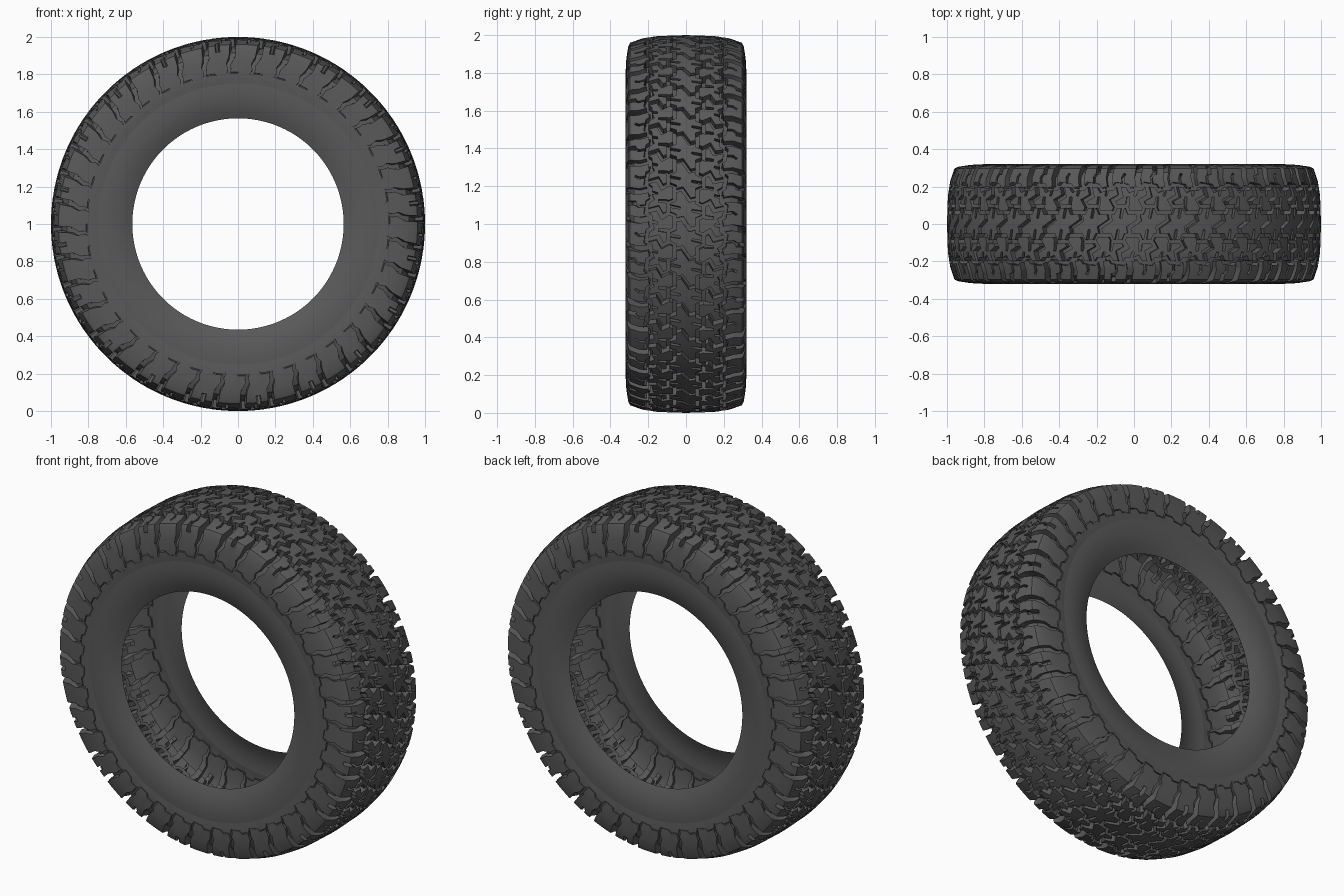
import bpy, bmesh, math
from mathutils import Vector
from mathutils.geometry import delaunay_2d_cdt

if "Cube" in bpy.data.objects:
    bpy.data.objects.remove(bpy.data.objects["Cube"])

TILES = 20
P = 2 * math.pi / TILES      # one repeat of the pattern (radians, radius about 1)
Q = P / 2                    # one shoulder lug
SEG = 8                      # facets per repeat

# Cross-section: position across the tread, block top (y, r), groove floor (y, r)
SECTION = [
    (0.00, 0.000, 1.000, 0.000, 0.955),
    (0.15, 0.150, 0.995, 0.150, 0.950),
    (0.23, 0.228, 0.983, 0.225, 0.940),
    (0.295, 0.296, 0.960, 0.275, 0.915),
    (0.315, 0.306, 0.940, 0.281, 0.903),
    (0.38, 0.316, 0.875, 0.296, 0.865),
    (0.46, 0.320, 0.800, 0.313, 0.800),
    (0.51, 0.315, 0.750, 0.315, 0.750)]
SIDEWALL = [(0.315, 0.75), (0.317, 0.71), (0.312, 0.66), (0.30, 0.61), (0.28, 0.565)]
VMAX = SECTION[-1][0]

# Groove centre lines for one lug on one half: points, start width, end width
GROOVES = [
    ([(0, .06), (.045, .06), (.06, .095), (.115, .095), (.13, .06), (Q, .06)], .018, .018),
    ([(0, .19), (.04, .19), (.06, .215), (.12, .205), (.135, .18), (Q, .19)], .02, .02),
    ([(.06, .09), (.04, .125), (.085, .15), (.07, .21)], .024, .024),
    ([(.12, .095), (.125, .145)], .018, .014),
    ([(.015, .19), (.005, .15)], .016, .012),
    ([(.02, .06), (.03, .02), (-.03, -.02), (-.02, -.06)], .02, .02),
    ([(.098, .095), (.085, .03)], .016, .012),
    ([(.03, .19), (.02, .25), (.03, .30), (.035, .36)], .03, .036),
    ([(.035, .355), (.06, .40), (.055, .43), (.075, .47)], .034, .008),
    ([(.1, .2), (.095, .25), (.108, .27)], .012, .012),
    ([(0, .45), (.06, .45), (.075, .475), (.14, .47), (Q, .45)], .006, .006)]
SHOULDER_NOTCH = ([(.115, .265), (.118, .33)], .022, .026)


def stroke(points, w0, w1):
    """Outline of a groove with the given centre line."""
    pts = [Vector(p) for p in points]
    left, right = [], []
    for i, p in enumerate(pts):
        a = (p - pts[i - 1]).normalized() if i else None
        b = (pts[i + 1] - p).normalized() if i < len(pts) - 1 else None
        a, b = a or b, b or a
        n = Vector((-(a + b).y, (a + b).x)).normalized()
        miter = max(0.6, n.dot(Vector((-a.y, a.x))))
        off = n * (w0 + (w1 - w0) * i / (len(pts) - 1)) / 2 / miter
        left.append(p + off)
        right.append(p - off)
    return left + right[::-1]


def inside(poly, x, y):
    hit = False
    for a, b in zip(poly, poly[1:] + poly[:1]):
        if (a.y > y) != (b.y > y) and x < a.x + (y - a.y) * (b.x - a.x) / (b.y - a.y):
            hit = not hit
    return hit


def place(u, v, raised):
    """Wrap a pattern point on to the tyre."""
    s, t = (-1 if v < 0 else 1), min(abs(v), VMAX)
    for a, b in zip(SECTION, SECTION[1:]):
        if t <= b[0] + 1e-9:
            break
    f = (t - a[0]) / (b[0] - a[0])
    k = 1 if raised else 3
    y, r = (a[k + j] + (b[k + j] - a[k + j]) * f for j in (0, 1))
    return (r * math.sin(u), s * y, 1 + r * math.cos(u))


def finish(bm, name):
    mesh = bpy.data.meshes.new(name)
    bm.to_mesh(mesh)
    bm.free()
    ob = bpy.data.objects.new(name, mesh)
    bpy.context.collection.objects.link(ob)
    mesh.materials.append(rubber)
    bpy.ops.object.select_all(action='DESELECT')
    ob.select_set(True)
    bpy.context.view_layer.objects.active = ob
    bpy.ops.object.shade_smooth_by_angle(angle=math.radians(28))


rubber = bpy.data.materials.new("rubber")
rubber.diffuse_color = (0.1, 0.1, 0.1, 1)
rubber.use_nodes = True
rubber.node_tree.nodes["Principled BSDF"].inputs["Base Color"].default_value = rubber.diffuse_color

# Groove outlines around one repeat, turned half a turn for the other half
grooves = []
for k in range(-3, 5):
    for pts, w0, w1 in GROOVES + ([SHOULDER_NOTCH] if k % 2 == 0 else []):
        for s in (1, -1):
            grooves.append(stroke([(s * u + k * Q, s * v) for u, v in pts], w0, w1))
grooves = [g for g in grooves if max(p.x for p in g) > -0.05 and min(p.x for p in g) < P + 0.05]

# Flat pattern: fold lines and groove outlines joined into one triangulation
coords, edges = [], []


def add_line(points, closed=False):
    n = len(coords)
    coords.extend(Vector(p) for p in points)
    edges.extend((n + i, n + i + 1) for i in range(len(points) - 1))
    if closed:
        edges.append((n + len(points) - 1, n))


for v in sorted({s * row[0] for row in SECTION for s in (1, -1)}):
    add_line([(-P, v), (2 * P, v)])
for i in range(SEG + 1):
    add_line([(i * P / SEG, -VMAX), (i * P / SEG, VMAX)])
for g in grooves:
    add_line(g, True)
flat, _, tris, *_ = delaunay_2d_cdt(coords, edges, [], 0, 1e-5)

state = {}
for t in tris:
    cx, cy = sum(flat[i].x for i in t) / 3, sum(flat[i].y for i in t) / 3
    if 0 < cx < P:
        state[tuple(t)] = not any(inside(g, cx, cy) for g in grooves)
side = {(t[i], t[(i + 1) % 3]): up for t, up in state.items() for i in range(3)}

# Tread and shoulder lugs: block tops, groove floors and walls, repeated around
bm = bmesh.new()
for n in range(TILES):
    cache = {}

    def vert(i, up):
        if (i, up) not in cache:
            cache[i, up] = bm.verts.new(place(flat[i].x + n * P, flat[i].y, up))
        return cache[i, up]

    for t, up in state.items():
        bm.faces.new([vert(i, up) for i in t])
    for (a, b), up in side.items():
        if up and side.get((b, a)) is False:
            bm.faces.new([vert(a, True), vert(a, False), vert(b, False), vert(b, True)])
bmesh.ops.remove_doubles(bm, verts=bm.verts, dist=1e-5)
finish(bm, "tread")

# Smooth sidewalls down to the open bead
for s, name in ((-1, "front_sidewall"), (1, "back_sidewall")):
    bm = bmesh.new()
    rings = [[bm.verts.new((r * math.sin(i * P / SEG), s * y, 1 + r * math.cos(i * P / SEG)))
              for i in range(TILES * SEG)] for y, r in SIDEWALL]
    for ra, rb in zip(rings, rings[1:]):
        for i in range(len(ra)):
            j = (i + 1) % len(ra)
            quad = [ra[i], ra[j], rb[j], rb[i]]
            bm.faces.new(quad if s > 0 else quad[::-1])
    finish(bm, name)
